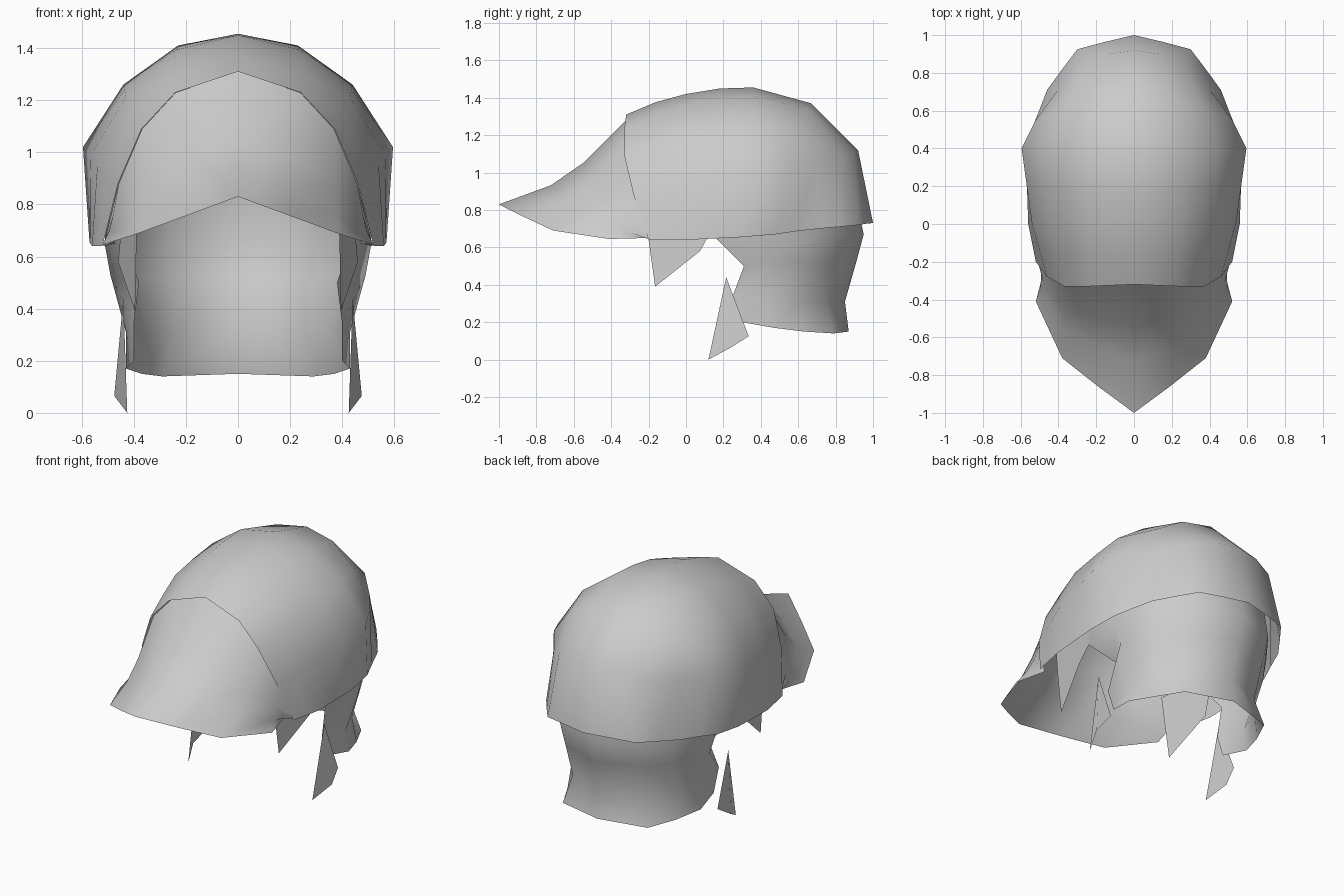
import bpy
import bmesh
from mathutils import Vector

default_cube = bpy.data.objects.get("Cube")
if default_cube:
    bpy.data.objects.remove(default_cube, do_unlink=True)

# One plain grey for every part
grey = bpy.data.materials.new("plain_grey")
grey.use_nodes = True
grey_value = (0.6, 0.6, 0.6, 1)
grey.diffuse_color = grey_value
grey.node_tree.nodes["Principled BSDF"].inputs["Base Color"].default_value = grey_value


def finish_part(name, mesh_builder):
    """Turn a half mesh into a smooth object mirrored across the centre plane."""
    bmesh.ops.remove_doubles(mesh_builder, verts=mesh_builder.verts, dist=0.001)
    mesh = bpy.data.meshes.new(name)
    mesh_builder.to_mesh(mesh)
    mesh_builder.free()
    mesh.materials.append(grey)
    mesh.shade_smooth()
    part = bpy.data.objects.new(name, mesh)
    bpy.context.collection.objects.link(part)
    mirror = part.modifiers.new("Mirror", "MIRROR")
    mirror.use_axis[0] = True
    mirror.use_mirror_merge = True
    return part


def loft(name, sections):
    """Skin neighbouring sections, each running from the centre line outward."""
    builder = bmesh.new()
    rows = [[builder.verts.new(point) for point in section] for section in sections]
    for upper, lower in zip(rows, rows[1:]):
        for column in range(len(upper) - 1):
            corners = (upper[column], upper[column + 1], lower[column + 1], lower[column])
            builder.faces.new(corners)
    return finish_part(name, builder)


def shard(name, outline):
    """A single thin pointed lock."""
    builder = bmesh.new()
    builder.faces.new([builder.verts.new(point) for point in outline])
    return finish_part(name, builder)


def halfway(first, second, lift):
    """A section between two others, bulged upward toward the crown."""
    section = []
    for index, (start, end) in enumerate(zip(first, second)):
        point = (Vector(start) + Vector(end)) / 2
        point.z += lift * (1 - index / (len(first) - 1))
        section.append(point)
    return section


# Dome: sections from the brow over the crown to the rear rim
brow = [(0, -.32, 1.31), (.24, -.33, 1.23), (.37, -.33, 1.09), (.46, -.28, .88), (.52, -.2, .64)]
forehead = [(0, 0, 1.42), (.24, 0, 1.36), (.43, 0, 1.21), (.54, 0, .95), (.56, 0, .64)]
crown = [(0, .36, 1.455), (.23, .36, 1.41), (.44, .38, 1.26), (.595, .4, 1.02), (.57, .3, .655)]
loft("dome", [
    brow,
    halfway(brow, forehead, .012),
    forehead,
    halfway(forehead, crown, .012),
    crown,
    [(0, .67, 1.37), (.19, .65, 1.34), (.37, .6, 1.24), (.52, .55, 1.05), (.55, .48, .67)],
    [(0, .92, 1.12), (.14, .9, 1.11), (.28, .84, 1.09), (.41, .7, 1.05), (.51, .58, .685)],
    [(0, 1, .73), (.15, .965, .727), (.3, .925, .72), (.38, .82, .71), (.46, .71, .7)],
])

# Visor: tucked under the brow, sweeping to a pointed lip with a concave sag
lip = [(0, -1, .83), (.19, -.86, .76), (.38, -.71, .69), (.52, -.41, .645), (.47, -.22, .65)]


def visor_section(blend):
    section = []
    for start, end in zip(brow, lip):
        inner, outer = Vector(start), Vector(end)
        drop = max(inner.z - outer.z, 0)
        inner += Vector((-.005 * inner.x, .03, 0))
        point = inner.lerp(outer, blend)
        point.z -= .75 * drop * blend * (1 - blend)
        section.append(point)
    return section


loft("visor", [visor_section(blend) for blend in (1, .61, .36, 0)])

# Neck curtain: rises inside the dome, hangs below the rim and flares at its lower edge
loft("neck_curtain", [
    [(0, .9, .9), (.25, .83, .88), (.4, .67, .87), (.51, .42, .84), (.44, .13, .8)],
    [(0, .95, .67), (.26, .86, .67), (.4, .68, .66), (.51, .44, .64), (.44, .13, .68)],
    [(0, .91, .52), (.26, .81, .52), (.39, .66, .52), (.49, .47, .53), (.38, .31, .5)],
    [(0, .85, .31), (.25, .75, .31), (.36, .6, .31), (.43, .44, .31), (.4, .25, .34)],
    [(0, .87, .15), (.29, .79, .14), (.37, .63, .15), (.43, .47, .17), (.4, .3, .2)],
])

# Pointed locks: one before each ear, flaring outward to the rear, and one beside each jaw
shard("temple_lock", [(.385, -.22, .8), (.39, -.2, .64), (.395, -.165, .39), (.46, .075, .58),
                      (.44, .13, .68), (.44, .13, .8)])
shard("jaw_lock", [(.44, .215, .44), (.425, .12, 0), (.475, .24, .065), (.45, .335, .125)])
